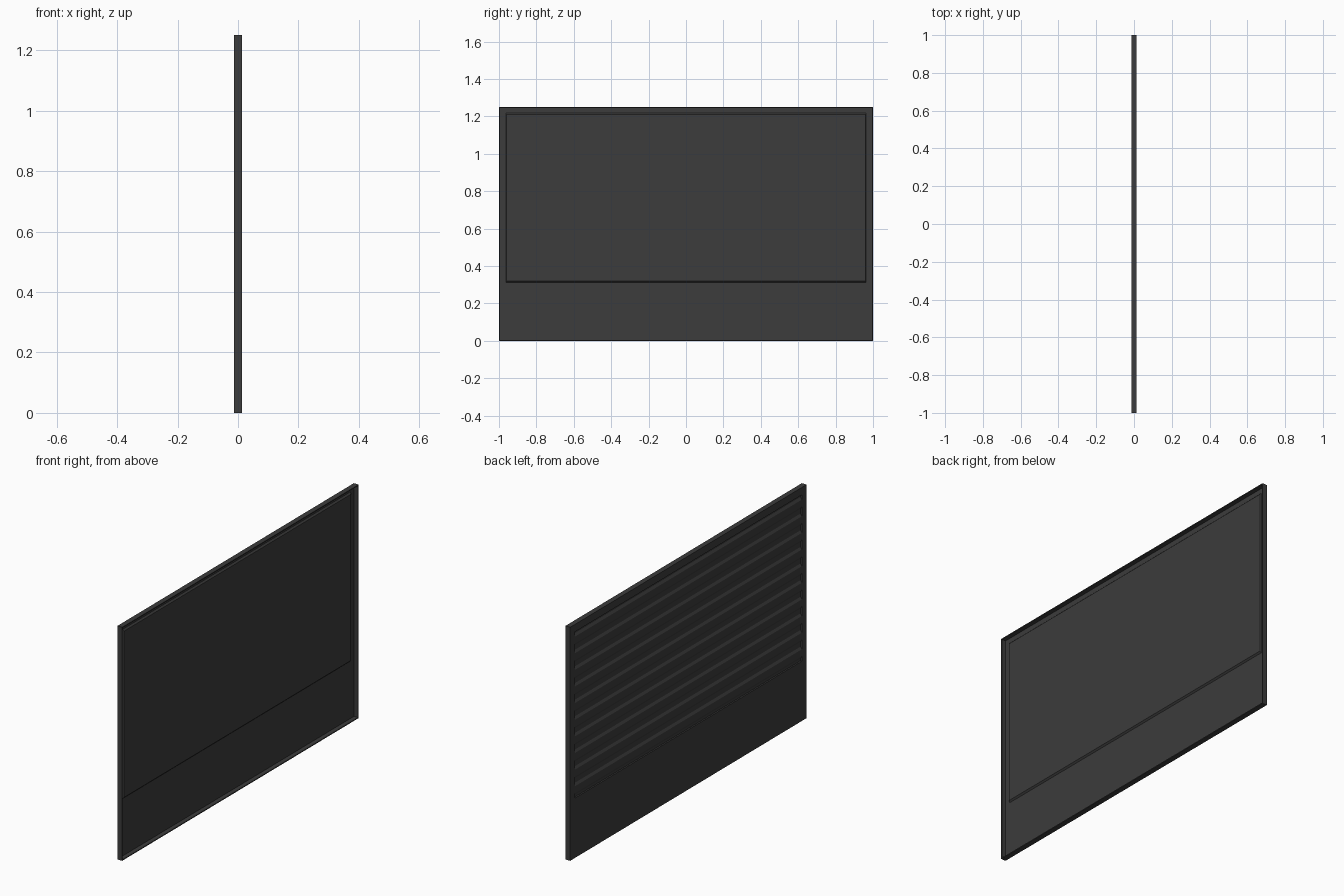
import bpy
import bmesh

cube = bpy.data.objects.get("Cube")
if cube:
    bpy.data.objects.remove(cube)

HEIGHT = 1.25
BACK, FRONT = -0.014, 0.014      # outer faces of the panel
GROOVE = -0.006                  # floor of the ribbed recess
RIBS = 10

grey = bpy.data.materials.new("dark_grey")
grey.use_nodes = True
grey.diffuse_color = (0.045, 0.045, 0.045, 1)
grey.node_tree.nodes["Principled BSDF"].inputs["Base Color"].default_value = grey.diffuse_color


def loft(name, rings):
    """Join rectangular rings (x, half width, low z, high z) and cap both ends."""
    bm = bmesh.new()
    loops = []
    for x, w, low, high in rings:
        corners = ((-w, low), (w, low), (w, high), (-w, high))
        loops.append([bm.verts.new((x, y, z)) for y, z in corners])
    for a, b in zip(loops, loops[1:]):
        for i in range(4):
            j = (i + 1) % 4
            bm.faces.new((a[i], a[j], b[j], b[i]))
    bm.faces.new(loops[0])
    bm.faces.new(loops[-1])
    bmesh.ops.recalc_face_normals(bm, faces=bm.faces)
    mesh = bpy.data.meshes.new(name)
    bm.to_mesh(mesh)
    bm.free()
    mesh.materials.append(grey)
    obj = bpy.data.objects.new(name, mesh)
    bpy.context.collection.objects.link(obj)
    return obj


# Folded sheet panel: recess on one face, thin rim and raised field on the other
LOW, HIGH, HALF = 0.32, 1.21, 0.96
WALL = 0.005
loft("panel", [
    (GROOVE, HALF, LOW, HIGH),
    (BACK, HALF, LOW, HIGH),
    (BACK, 1, 0, HEIGHT),
    (FRONT, 1, 0, HEIGHT),
    (FRONT, 1 - WALL, WALL, HEIGHT - WALL),
    (-0.010, 1 - WALL, WALL, HEIGHT - WALL),
    (-0.010, HALF + 0.003, LOW - 0.008, HIGH + 0.008),
    (-0.002, HALF, LOW, HIGH),
])

# Horizontal ribs with sloping edges across the recess
pitch = (HIGH - LOW) / RIBS
for i in range(RIBS):
    mid = LOW + pitch * (i + 0.5)
    loft(f"rib_{i + 1}", [
        (GROOVE + 0.001, HALF, mid - 0.033, mid + 0.033),
        (BACK, HALF, mid - 0.019, mid + 0.019),
    ])
